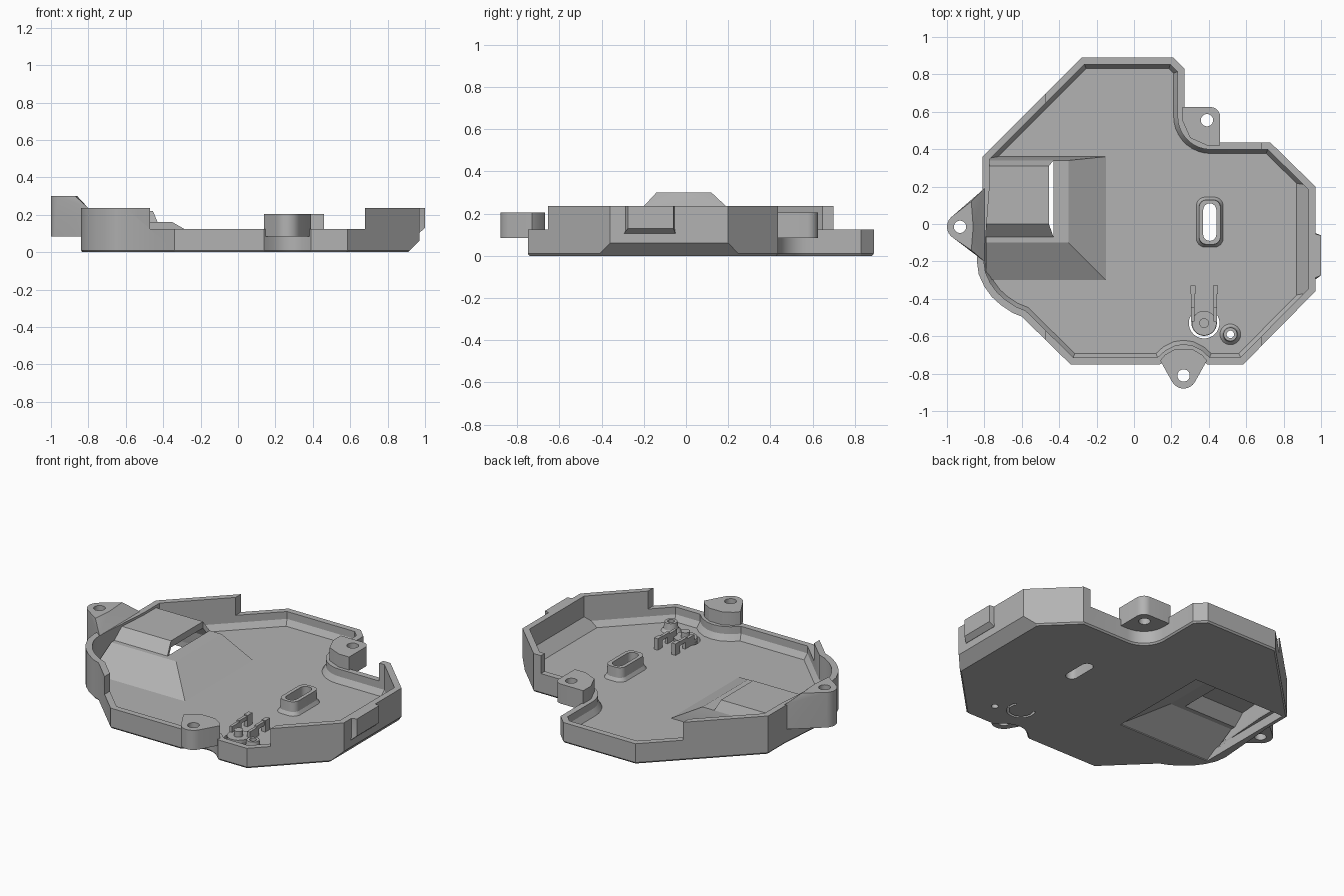
import bpy, bmesh, math
from mathutils import Vector

cube = bpy.data.objects.get("Cube")
if cube:
    bpy.data.objects.remove(cube, do_unlink=True)

grey = bpy.data.materials.new("plain grey")
grey.use_nodes = True
grey.diffuse_color = (0.45, 0.45, 0.45, 1)
grey.node_tree.nodes["Principled BSDF"].inputs["Base Color"].default_value = (0.45, 0.45, 0.45, 1)

FLOOR, LOW, TALL = 0.045, 0.125, 0.235


def finish(name, bm):
    bmesh.ops.recalc_face_normals(bm, faces=bm.faces)
    mesh = bpy.data.meshes.new(name)
    bm.to_mesh(mesh)
    bm.free()
    mesh.materials.append(grey)
    ob = bpy.data.objects.new(name, mesh)
    bpy.context.scene.collection.objects.link(ob)
    return ob


def loft(name, rings, slope=None):
    """Closed solid through (points, z) rings, optionally trimmed by a 45 degree plane."""
    bm = bmesh.new()
    loops = [[bm.verts.new((x, y, z)) for x, y in pts] for pts, z in rings]
    n = len(loops[0])
    for a, b in zip(loops, loops[1:]):
        for i in range(n):
            j = (i + 1) % n
            bm.faces.new((a[i], a[j], b[j], b[i]))
    bm.faces.new(loops[0])
    bm.faces.new(loops[-1])
    if slope:
        cut_geom = bmesh.ops.bisect_plane(
            bm, geom=bm.verts[:] + bm.edges[:] + bm.faces[:],
            plane_co=slope, plane_no=(1, 0, -1), clear_outer=True)["geom_cut"]
        edges = [e for e in cut_geom if isinstance(e, bmesh.types.BMEdge)]
        bmesh.ops.holes_fill(bm, edges=edges)
    return finish(name, bm)


def prism(name, pts, z0, z1):
    return loft(name, [(pts, z0), (pts, z1)])


def box(name, x0, x1, y0, y1, z0, z1):
    return prism(name, [(x0, y0), (x1, y0), (x1, y1), (x0, y1)], z0, z1)


def arc(cx, cy, r, start=0, end=360, n=24):
    full = abs(end - start) == 360
    steps = n if full else n - 1
    angles = [math.radians(start + (end - start) * i / steps) for i in range(n)]
    return [(cx + r * math.cos(a), cy + r * math.sin(a)) for a in angles]


def slot_shape(cx, cy, w, h, r):
    pts = []
    for sx, sy, a in ((1, 1, 0), (-1, 1, 90), (-1, -1, 180), (1, -1, 270)):
        pts += arc(cx + sx * (w - r), cy + sy * (h - r), r, a, a + 90, 7)
    return pts


def hull(name, layers):
    bm = bmesh.new()
    for pts, z in layers:
        for x, y in pts:
            bm.verts.new((x, y, z))
    res = bmesh.ops.convex_hull(bm, input=bm.verts[:])
    spare = {v for v in res["geom_interior"] + res["geom_unused"] if isinstance(v, bmesh.types.BMVert)}
    bmesh.ops.delete(bm, geom=list(spare), context="VERTS")
    bmesh.ops.dissolve_limit(bm, angle_limit=0.01, verts=bm.verts[:], edges=bm.edges[:])
    return finish(name, bm)


def cut(ob, cutter):
    mod = ob.modifiers.new("cut", "BOOLEAN")
    mod.operation, mod.solver, mod.object = "DIFFERENCE", "EXACT", cutter
    bpy.context.view_layer.objects.active = ob
    bpy.ops.object.modifier_apply(modifier=mod.name)
    bpy.data.objects.remove(cutter, do_unlink=True)


def inset(pts, d):
    """Mitred inward offset of a clockwise outline."""
    out = []
    for i, p in enumerate(pts):
        p, a, b = Vector(p), Vector(pts[i - 1]), Vector(pts[(i + 1) % len(pts)])
        e, f = (p - a).normalized(), (b - p).normalized()
        n, m = Vector((e.y, -e.x)), Vector((f.y, -f.x))
        q = p + (n + m) * (d / (1 + n.dot(m)))
        out.append((q.x, q.y))
    return out


# Tray outline, clockwise, with the two screw recesses
outline = [(-0.28, 0.89), (0.21, 0.89), (0.27, 0.83)]
outline += arc(0.41, 0.575, 0.14, 180, 270, 10)
outline += [(0.73, 0.435), (0.97, 0.2), (0.97, -0.36), (0.585, -0.75), (0.39, -0.75),
            (0.34, -0.705), (0.3, -0.685), (0.265, -0.68), (0.23, -0.685), (0.19, -0.705),
            (0.14, -0.75), (-0.34, -0.75), (-0.6, -0.495)]
outline += [(-0.65, -0.475), (-0.71, -0.435), (-0.76, -0.39), (-0.8, -0.335), (-0.83, -0.27),
            (-0.84, -0.2), (-0.81, 0.19), (-0.81, 0.36)]

# Tray: outer body, hollowed, with the lower rim stretches
tray = loft("tray", [(inset(outline, 0.008), 0), (outline, 0.01), (outline, TALL)], (0.91, 0, 0))
cut(tray, loft("cavity", [(inset(outline, 0.058), FLOOR), (inset(outline, 0.037), 0.08),
                          (inset(outline, 0.037), 0.4)], (0.87, 0, FLOOR)))
cut(tray, box("rim_cutter", -0.47, 0.68, -1, 1, LOW, 0.5))

# Floor openings: housing pocket, oval slot, button slit and pin hole
BUTTON, PIN, OVAL = (0.375, -0.53), (0.515, -0.59), (0.405, 0.01)
cut(tray, box("pocket_cutter", -0.78, -0.152, -0.298, 0.355, -0.1, FLOOR + 0.01))
cut(tray, prism("oval_cutter", slot_shape(*OVAL, 0.035, 0.1, 0.034), -0.1, 0.1))
slit = arc(*BUTTON, 0.082, 150, 390) + arc(*BUTTON, 0.068, 390, 150)
cut(tray, prism("slit_cutter", slit, -0.1, 0.1))
cut(tray, prism("pin_cutter", arc(*PIN, 0.02), -0.1, 0.1))

# Side tab on the tall wall
side_tab = loft("side_tab", [([(0.95, -0.295), (0.972, -0.295), (0.972, -0.05), (0.95, -0.05)], 0.105),
                             ([(0.95, -0.295), (1.0, -0.275), (1.0, -0.06), (0.95, -0.05)], 0.13),
                             ([(0.95, -0.295), (1.0, -0.275), (1.0, -0.06), (0.95, -0.05)], TALL)])

# Screw bosses
left_base = arc(-0.93, -0.015, 0.07) + [(-0.8, 0.19), (-0.8, -0.2)]
left_top = arc(-0.93, -0.015, 0.07) + [(-0.87, 0.12), (-0.87, -0.14)]
left_boss = hull("left_screw_boss", [(left_base, 0.085), (left_base, TALL), (left_top, 0.3)])
front_pts = arc(0.265, -0.81, 0.07) + [(0.14, -0.73), (0.165, -0.7), (0.22, -0.668),
                                       (0.31, -0.668), (0.365, -0.7), (0.39, -0.73)]
front_boss = hull("front_screw_boss", [(front_pts, 0.085), (front_pts, 0.205)])
back_pts = arc(0.41, 0.575, 0.05, 0, 90, 8) + [(0.26, 0.625), (0.26, 0.55), (0.3, 0.46),
                                               (0.39, 0.42), (0.46, 0.42)]
back_boss = hull("back_screw_boss", [(back_pts, 0.085), (back_pts, 0.205)])
for boss, x, y in ((left_boss, -0.93, -0.015), (front_boss, 0.265, -0.81), (back_boss, 0.39, 0.555)):
    cut(boss, prism("screw_hole", arc(x, y, 0.033), -0.1, 0.5))

# Sloped housing: thin shell with a raised hood and an open gap beside it
L, STEP, HOOD = -0.79, 0.16, 0.22
bm = bmesh.new()
panels = [
    [(L, -0.3, FLOOR), (-0.15, -0.3, FLOOR), (-0.35, -0.1, STEP), (L, -0.1, STEP)],
    [(-0.15, -0.3, FLOOR), (-0.15, 0.36, FLOOR), (-0.35, 0.34, STEP), (-0.35, -0.1, STEP)],
    [(-0.15, 0.36, FLOOR), (L, 0.36, FLOOR), (L, 0.34, STEP), (-0.35, 0.34, STEP)],
    [(L, -0.1, STEP), (-0.35, -0.1, STEP), (-0.43, -0.07, STEP), (L, -0.07, STEP)],
    [(-0.35, -0.1, STEP), (-0.35, 0.34, STEP), (-0.43, 0.34, STEP), (-0.43, -0.07, STEP)],
    [(L, -0.07, STEP), (-0.43, -0.07, STEP), (-0.455, 0, HOOD), (L, 0, HOOD)],
    [(L, 0, HOOD), (-0.455, 0, HOOD), (-0.455, 0.31, HOOD), (L, 0.31, HOOD)],
    [(L, 0.31, HOOD), (-0.455, 0.31, HOOD), (-0.43, 0.34, STEP), (L, 0.34, STEP)],
]
for p in panels:
    bm.faces.new([bm.verts.new(c) for c in p])
bmesh.ops.remove_doubles(bm, verts=bm.verts[:], dist=0.0005)
sheet = bm.faces[:]
copy = bmesh.ops.duplicate(bm, geom=sheet)["geom"]
grown = bmesh.ops.extrude_face_region(bm, geom=[f for f in copy if isinstance(f, bmesh.types.BMFace)])
bmesh.ops.translate(bm, vec=(0, 0, -0.04), verts=[v for v in grown["geom"] if isinstance(v, bmesh.types.BMVert)])
bmesh.ops.delete(bm, geom=[f for f in copy if isinstance(f, bmesh.types.BMFace) and f.is_valid], context="FACES_ONLY")
bmesh.ops.remove_doubles(bm, verts=bm.verts[:], dist=0.0005)
housing = finish("housing", bm)

# Oval collar
collar = loft("oval_collar", [(slot_shape(*OVAL, 0.075, 0.137, 0.05), 0.04),
                              (slot_shape(*OVAL, 0.06, 0.122, 0.04), 0.065),
                              (slot_shape(*OVAL, 0.057, 0.119, 0.04), 0.125)])
cut(collar, prism("collar_hole", slot_shape(*OVAL, 0.035, 0.1, 0.034), -0.1, 0.3))

# Push button with post and two sprung arms
prism("button_plate", arc(*BUTTON, 0.066), 0.03, 0.065)
prism("button_post", arc(*BUTTON, 0.026), 0.06, 0.1)
for side, x in (("right", 0.315), ("left", 0.435)):
    box(side + "_arm_foot", x - 0.013, x + 0.013, -0.375, -0.33, 0.04, 0.115)
    box(side + "_arm", x - 0.009, x + 0.009, -0.45, -0.35, 0.085, 0.11)
    box(side + "_arm_end", x - 0.009, x + 0.009, -0.52, -0.43, 0.04, 0.1)

# Hollow pin beside the button
pin = loft("hollow_pin", [(arc(*PIN, 0.06), 0.04), (arc(*PIN, 0.042), 0.06), (arc(*PIN, 0.036), 0.1)])
cut(pin, prism("pin_hole", arc(*PIN, 0.02), -0.1, 0.3))

# Smooth the round parts, keep hard edges
bpy.ops.object.select_all(action="DESELECT")
for ob in bpy.context.scene.objects:
    if ob.type == "MESH" and grey.name in ob.data.materials:
        ob.select_set(True)
        bpy.context.view_layer.objects.active = ob
bpy.ops.object.shade_smooth_by_angle(angle=math.radians(25))
